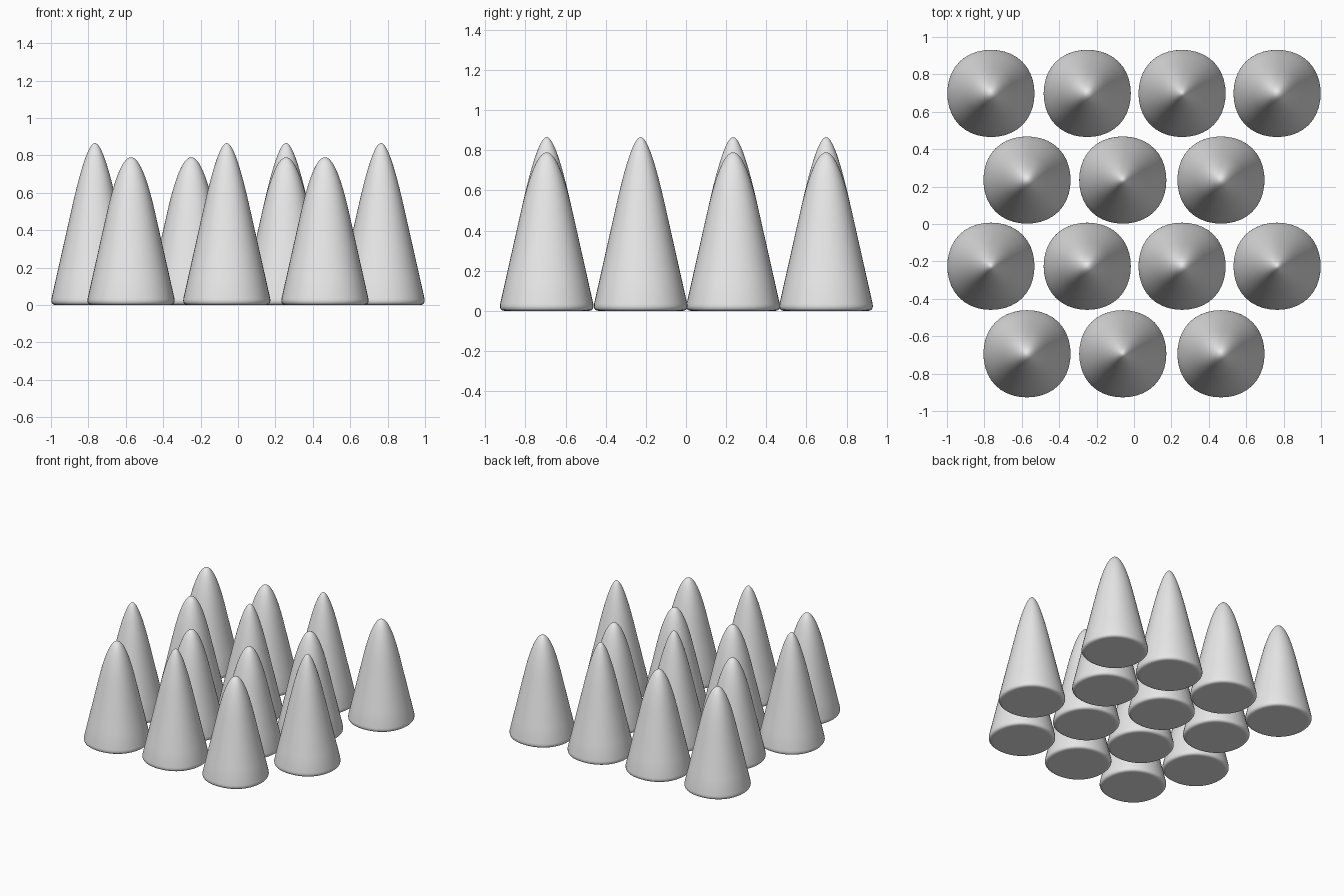
import bpy, bmesh, math

cube = bpy.data.objects.get("Cube")
if cube:
    bpy.data.objects.remove(cube, do_unlink=True)

SEGMENTS = 40

grey = bpy.data.materials.new("light_grey")
grey.use_nodes = True
colour = (0.8, 0.8, 0.8, 1)
grey.diffuse_color = colour
grey.node_tree.nodes["Principled BSDF"].inputs["Base Color"].default_value = colour


def side_radius(z):
    """Radius of the straight tapering wall at height z."""
    return 0.24 - 0.225 * z


def bezier(a, b, c, steps):
    """Quadratic curve of (radius, height) points."""
    return [tuple((1 - t) ** 2 * p + 2 * t * (1 - t) * q + t * t * r
                  for p, q, r in zip(a, b, c))
            for t in (i / steps for i in range(steps + 1))]


def spike_mesh(name, height, shoulder):
    """Tapered spike with a rounded foot, a rounded tip and a slightly square section."""
    foot = bezier((0.208, 0), (0.238, 0), (side_radius(0.035), 0.035), 5)
    wall = [(side_radius(z), z) for z in (0.15, 0.3, shoulder - 0.06)]
    tip = bezier((side_radius(shoulder), shoulder),
                 (side_radius(height), height), (0, height), 14)
    profile = foot + wall + tip[:-1]

    bm = bmesh.new()
    rings = []
    for radius, z in profile:
        ring = []
        for i in range(SEGMENTS):
            a = math.tau * i / SEGMENTS
            r = radius * (1 + 0.012 * (1 - math.cos(4 * a)))
            ring.append(bm.verts.new((r * math.cos(a), r * math.sin(a), z)))
        rings.append(ring)
    top = bm.verts.new((0, 0, height))
    bm.faces.new(rings[0][::-1])
    for i in range(SEGMENTS):
        j = (i + 1) % SEGMENTS
        for low, high in zip(rings, rings[1:]):
            bm.faces.new((low[i], low[j], high[j], high[i]))
        bm.faces.new((rings[-1][i], rings[-1][j], top))
    for face in bm.faces:
        face.smooth = len(face.verts) < 5
    mesh = bpy.data.meshes.new(name)
    bm.to_mesh(mesh)
    bm.free()
    mesh.materials.append(grey)
    return mesh


tall = spike_mesh("tall_spike", 0.866, 0.53)
blunt = spike_mesh("blunt_spike", 0.79, 0.49)

# Staggered rows, back to front: y, x positions, columns holding a tall spike
four = (-0.765, -0.25, 0.257, 0.765)
three = (-0.572, -0.06, 0.465)
rows = [(0.698, four, {2}), (0.235, three, {1}),
        (-0.226, four, {0, 3}), (-0.694, three, {1})]

for row, (y, columns, tall_columns) in enumerate(rows, 1):
    for col, x in enumerate(columns):
        is_tall = col in tall_columns
        kind = "tall" if is_tall else "blunt"
        spike = bpy.data.objects.new(f"{kind}_spike_row{row}_{col + 1}",
                                     tall if is_tall else blunt)
        spike.location = (x, y, 0)
        bpy.context.collection.objects.link(spike)
